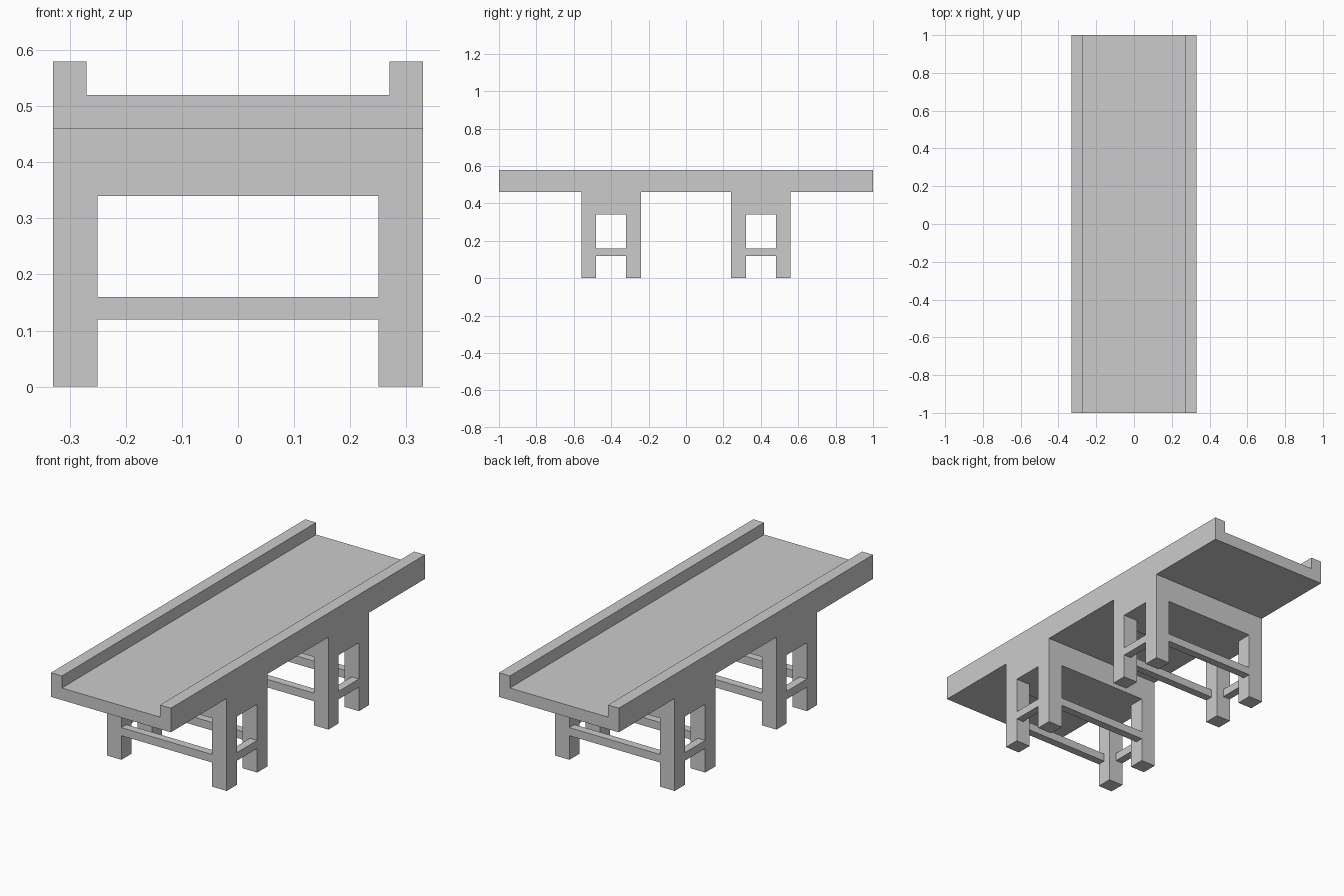
import bpy, bmesh

if "Cube" in bpy.data.objects:
    bpy.data.objects.remove(bpy.data.objects["Cube"])


def box(bm, x0, x1, y0, y1, z0, z1):
    vs = bmesh.ops.create_cube(bm, size=1)["verts"]
    for v in vs:
        v.co.x = x0 if v.co.x < 0 else x1
        v.co.y = y0 if v.co.y < 0 else y1
        v.co.z = z0 if v.co.z < 0 else z1


def finish(name, bm):
    bmesh.ops.recalc_face_normals(bm, faces=bm.faces)
    me = bpy.data.meshes.new(name)
    bm.to_mesh(me)
    bm.free()
    ob = bpy.data.objects.new(name, me)
    bpy.context.collection.objects.link(ob)


def add_box(name, *dims):
    bm = bmesh.new()
    box(bm, *dims)
    finish(name, bm)


W, LEG, RAIL, HALF = 0.33, 0.08, 0.04, 0.16

# Channel-shaped tray: profile extruded along y
profile = [(-W, .46), (W, .46), (W, .58), (.27, .58), (.27, .52),
           (-.27, .52), (-.27, .58), (-W, .58)]
bm = bmesh.new()
face = bm.faces.new([bm.verts.new((x, -1, z)) for x, z in profile])
ext = bmesh.ops.extrude_face_region(bm, geom=[face], use_keep_orig=True)["geom"]
bmesh.ops.translate(bm, vec=(0, 2, 0),
                    verts=[v for v in ext if isinstance(v, bmesh.types.BMVert)])
finish("tray", bm)

for side, yc in (("front", -.4), ("back", .4)):
    y0, y1 = yc - HALF, yc + HALF
    # Solid block under the tray
    add_box(side + "_support_block", -W, W, y0, y1, .34, .46)
    # Four legs
    bm = bmesh.new()
    for x in (-W, W - LEG):
        for y in (y0, y1 - LEG):
            box(bm, x, x + LEG, y, y + LEG, 0, .34)
    finish(side + "_legs", bm)
    # Stretchers flush with the outer leg faces
    bm = bmesh.new()
    for y in (y0, y1 - RAIL):
        box(bm, -W + LEG, W - LEG, y, y + RAIL, .12, .16)
    for x in (-W, W - RAIL):
        box(bm, x, x + RAIL, y0 + LEG, y1 - LEG, .12, .16)
    finish(side + "_stretchers", bm)
